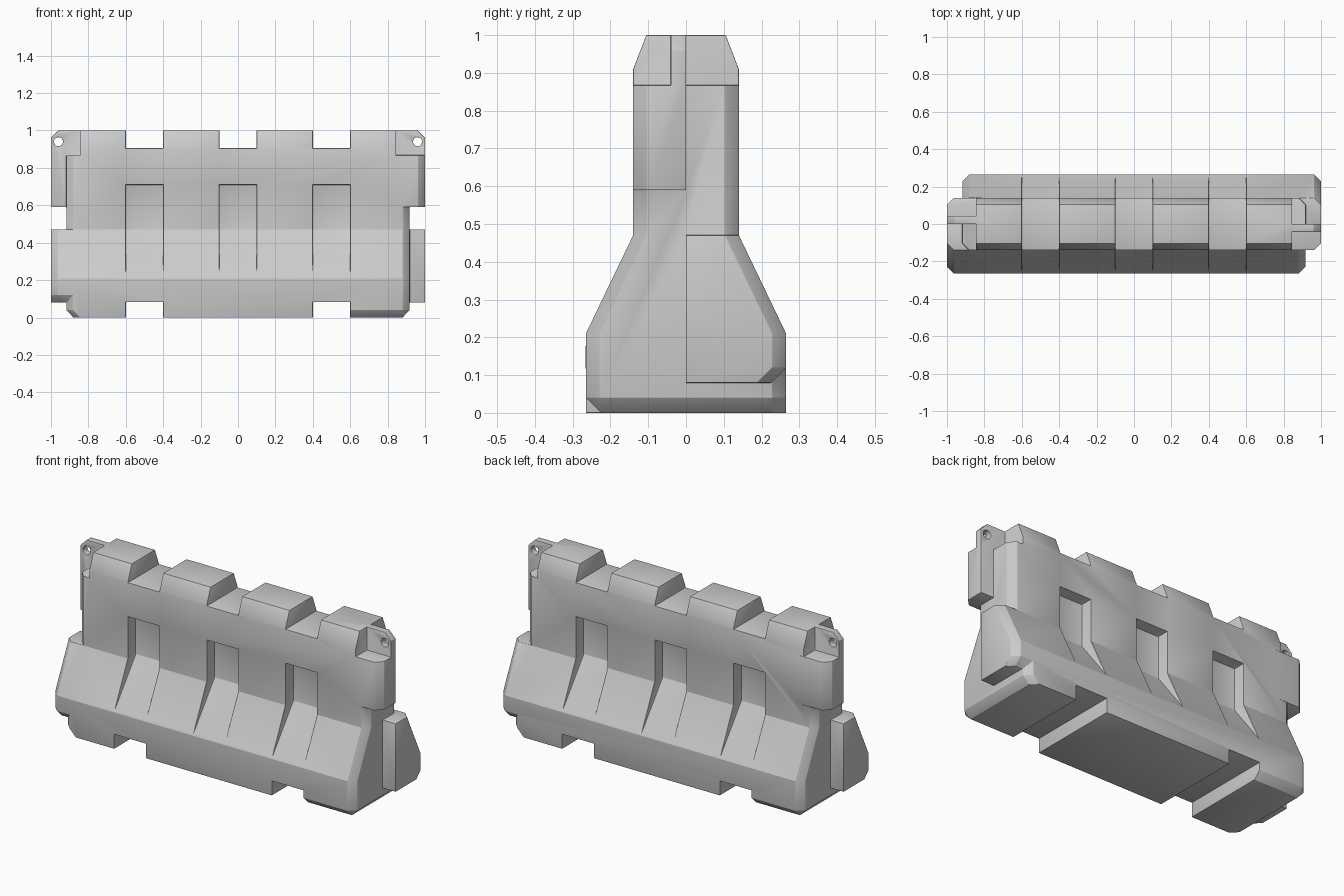
import bpy, bmesh, math
from mathutils import Matrix

if "Cube" in bpy.data.objects:
    bpy.data.objects.remove(bpy.data.objects["Cube"])


def loft(name, rings, spin=0):
    """Solid through a stack of matching closed rings, optionally turned half round z."""
    bm = bmesh.new()
    vs = [[bm.verts.new(p) for p in r] for r in rings]
    n = len(rings[0])
    for a, b in zip(vs, vs[1:]):
        for i in range(n):
            j = (i + 1) % n
            bm.faces.new((a[i], a[j], b[j], b[i]))
    bm.faces.new(vs[0])
    bm.faces.new(vs[-1])
    bm.transform(Matrix.Rotation(math.pi * spin, 4, 'Z'))
    bmesh.ops.recalc_face_normals(bm, faces=bm.faces)
    me = bpy.data.meshes.new(name)
    bm.to_mesh(me)
    bm.free()
    ob = bpy.data.objects.new(name, me)
    bpy.context.collection.objects.link(ob)
    return ob


def along_x(name, prof, x0, x1, spin=0):
    return loft(name, [[(x, y, z) for y, z in prof] for x in (x0, x1)], spin)


def along_y(name, prof, y0, y1, spin=0):
    return loft(name, [[(x, y, z) for x, z in prof] for y in (y0, y1)], spin)


def rect(a0, a1, z0, z1):
    return [(a0, z0), (a1, z0), (a1, z1), (a0, z1)]


def combine(target, tool, op):
    m = target.modifiers.new(op, 'BOOLEAN')
    m.operation, m.solver, m.object = op, 'EXACT', tool
    tool.hide_render = True
    bpy.context.view_layer.objects.active = target
    bpy.ops.object.modifier_apply(modifier=m.name)
    bpy.data.objects.remove(tool)


C = 0.037  # large corner chamfer


def body_ring(z, x, h):
    q = [(x, h - C), (x - C, h)]
    pts = q + [(-a, b) for a, b in q[::-1]]
    pts += [(-a, -b) for a, b in pts]
    return [(a, b, z) for a, b in pts]


def tongue_ring(z, h, side):
    pts = [(0.8, 0), (1, 0), (1, h - C), (1 - C, h), (0.8, h)]
    return [(a, side * b, z) for a, b in pts]


# Main body with splayed foot
barrier = loft("barrier_body", [body_ring(z, x, h) for z, x, h in
               [(0, 0.88, 0.265), (0.04, 0.918, 0.265), (0.21, 0.918, 0.265),
                (0.47, 0.918, 0.14), (0.867, 0.918, 0.14)]])

# Tapered crown
crown = [(-0.14, 0.8), (0.14, 0.8), (0.14, 0.91), (0.105, 1), (-0.105, 1), (-0.14, 0.91)]
combine(barrier, along_x("crown", crown, -0.845, 0.845), 'UNION')

# Interlocking end tongues and pin ears, repeated by half turn
for s in (0, 1):
    lower = [tongue_ring(z, h, 1) for z, h in
             [(0.08, 0.225), (0.12, 0.265), (0.21, 0.265), (0.47, 0.14)]]
    combine(barrier, loft("lower_tongue", lower, s), 'UNION')
    upper = [tongue_ring(z, 0.14, -1) for z in (0.59, 0.867)]
    combine(barrier, loft("upper_tongue", upper, s), 'UNION')
    ear = [(0.8, 0.8), (1, 0.8), (1, 0.96), (0.96, 1), (0.8, 1)]
    combine(barrier, along_y("pin_ear", ear, -0.04, 0, s), 'UNION')

# Top notches
for x in (-0.5, 0, 0.5):
    combine(barrier, along_x("notch", rect(-0.4, 0.4, 0.905, 1.2), x - 0.1, x + 0.1), 'DIFFERENCE')

# Forklift slots below
for x in (-0.5, 0.5):
    combine(barrier, along_x("slot", rect(-0.4, 0.4, -0.2, 0.083), x - 0.1, x + 0.1), 'DIFFERENCE')

# Side recesses, foot chamfers and pin holes
recess = [(-0.07, 0.71), (-0.5, 0.71), (-0.5, 0.1), (-0.3515, 0.1), (-0.07, 0.47)]
wedge = [(-0.285, 0.06), (-0.205, -0.02), (-0.4, -0.02), (-0.4, 0.06)]
hole = [(0.96 + 0.024 * math.cos(i * math.tau / 20), 0.94 + 0.024 * math.sin(i * math.tau / 20))
        for i in range(20)]
for s in (0, 1):
    for x in (-0.5, 0, 0.5):
        combine(barrier, along_x("recess", recess, x - 0.1, x + 0.1, s), 'DIFFERENCE')
    combine(barrier, along_x("foot_wedge", wedge, 0.55, 0.99, s), 'DIFFERENCE')
    combine(barrier, along_y("pin_hole", hole, -0.1, 0.05, s), 'DIFFERENCE')

# Clean flat faces, then soften the moulded edges
bm = bmesh.new()
bm.from_mesh(barrier.data)
bmesh.ops.remove_doubles(bm, verts=bm.verts, dist=0.0005)
bmesh.ops.dissolve_limit(bm, angle_limit=0.01, verts=bm.verts, edges=bm.edges)
bm.to_mesh(barrier.data)
bm.free()
bev = barrier.modifiers.new("soft_edges", 'BEVEL')
bev.width, bev.segments, bev.limit_method = 0.005, 2, 'ANGLE'
bev.angle_limit = math.radians(32)
barrier.select_set(True)
bpy.context.view_layer.objects.active = barrier
bpy.ops.object.modifier_apply(modifier=bev.name)
bpy.ops.object.shade_smooth_by_angle(angle=math.radians(25))
